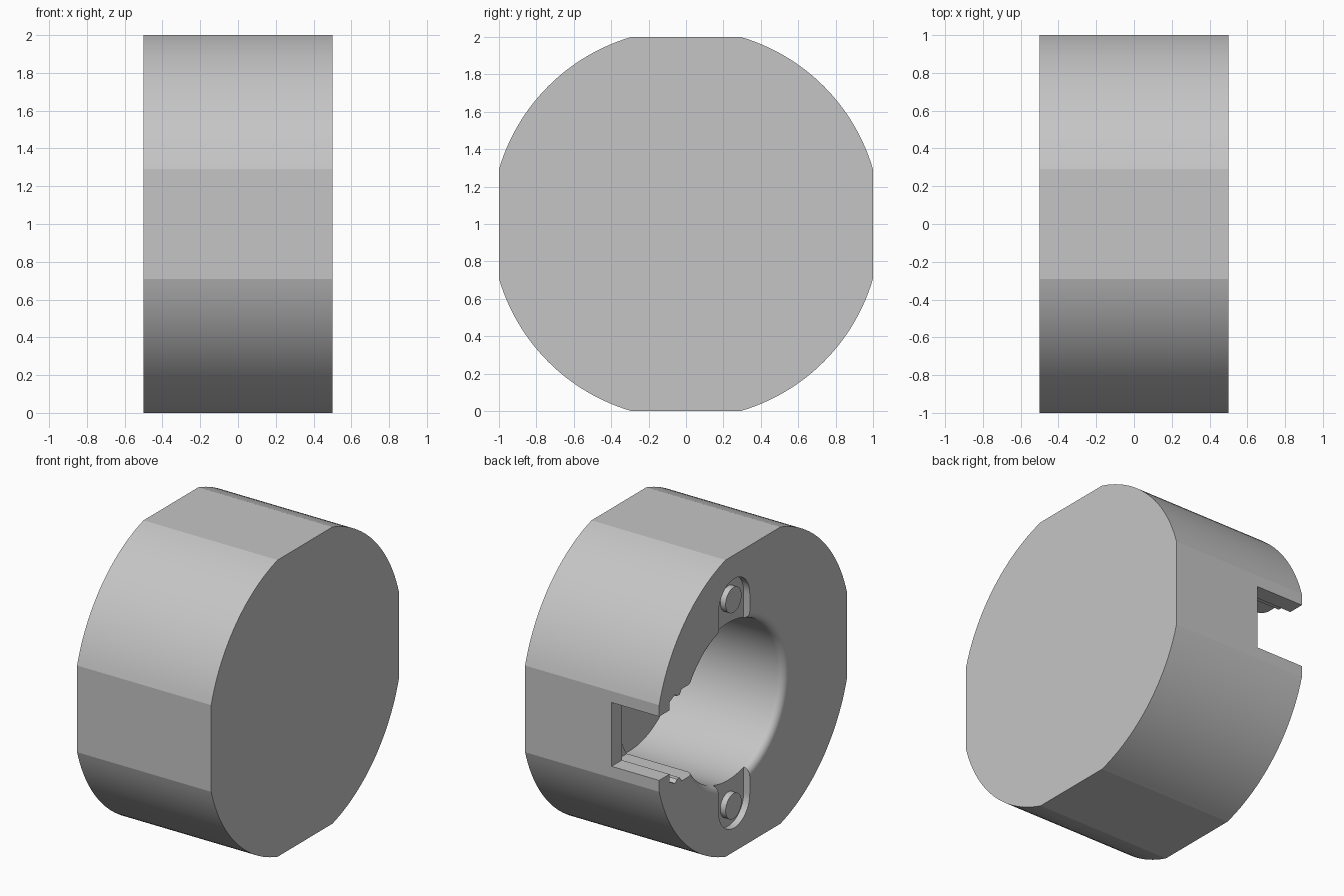
import bpy, bmesh, math
from math import sin, cos, pi, radians

if "Cube" in bpy.data.objects:
    bpy.data.objects.remove(bpy.data.objects["Cube"], do_unlink=True)

grey = bpy.data.materials.new("plain grey")
grey.use_nodes = True
COLOR = (0.56, 0.56, 0.56, 1)
grey.diffuse_color = COLOR
grey.node_tree.nodes["Principled BSDF"].inputs["Base Color"].default_value = COLOR

FACE = -0.5             # open end of the housing
BORE_Y, MID = 0.2, 1.0  # bore axis
BORE_R, FILLET = 0.53, 0.05
POCKET = 0.045


def finish(name, bm):
    bmesh.ops.recalc_face_normals(bm, faces=bm.faces)
    mesh = bpy.data.meshes.new(name)
    bm.to_mesh(mesh)
    bm.free()
    mesh.materials.append(grey)
    obj = bpy.data.objects.new(name, mesh)
    bpy.context.collection.objects.link(obj)
    return obj


def prism(name, outline, x0, x1):
    """Extrude a (y, z) outline along x."""
    bm = bmesh.new()
    face = bm.faces.new([bm.verts.new((x0, y, z)) for y, z in outline])
    ext = bmesh.ops.extrude_face_region(bm, geom=[face])
    moved = [v for v in ext["geom"] if isinstance(v, bmesh.types.BMVert)]
    bmesh.ops.translate(bm, verts=moved, vec=(x1 - x0, 0, 0))
    return finish(name, bm)


def arc(cy, cz, r, start, end, n):
    angles = [radians(start + (end - start) * i / n) for i in range(n + 1)]
    return [(cy + r * cos(a), cz + r * sin(a)) for a in angles]


def lathe(name, profile, steps=96):
    """Revolve an (x, radius) profile around the bore axis."""
    bm = bmesh.new()
    rings = []
    for x, r in profile:
        ring = [bm.verts.new((x, BORE_Y + r * cos(2 * pi * i / steps),
                              MID + r * sin(2 * pi * i / steps))) for i in range(steps)]
        rings.append(ring)
    for a, b in zip(rings, rings[1:]):
        for i in range(steps):
            j = (i + 1) % steps
            bm.faces.new((a[i], a[j], b[j], b[i]))
    bm.faces.new(rings[0])
    bm.faces.new(rings[-1])
    return finish(name, bm)


def smooth(obj):
    bpy.ops.object.select_all(action="DESELECT")
    obj.select_set(True)
    bpy.context.view_layer.objects.active = obj
    bpy.ops.object.shade_smooth_by_angle(angle=radians(12))


# Round housing with four flats
flat = math.degrees(math.atan2(0.292, 1))
radius = math.hypot(1, 0.292)
outline = []
for quarter in range(4):
    outline += arc(0, MID, radius, 90 * quarter + flat, 90 * quarter + 90 - flat, 24)
body = prism("housing", outline, FACE, 0.5)

# Blind bore with a rounded mouth
mouth = [(FACE + FILLET * (1 - cos(a)), BORE_R + FILLET * (1 - sin(a)))
         for a in [pi / 2 * i / 10 for i in range(11)]]
cutters = [lathe("bore_cutter", [(FACE - 0.1, BORE_R + FILLET)] + mouth + [(0.28, BORE_R)])]

# Side notch, and the wider stepped channel behind its lip
half = [(0.4, 0.31), (0.76, 0.31), (0.78, 0.28), (0.81, 0.28), (0.83, 0.3), (0.89, 0.27)]
channel = [(y, MID + h) for y, h in half] + [(y, MID - h) for y, h in reversed(half)]
cutters.append(prism("channel_cutter", channel, FACE - 0.1, 0.0))
notch = [(0.6, MID - 0.215), (1.2, MID - 0.215), (1.2, MID + 0.215), (0.6, MID + 0.215)]
cutters.append(prism("notch_cutter", notch, FACE - 0.1, -0.145))

# Screw pockets above and below the bore
for name, side in (("upper", 1), ("lower", -1)):
    cz, r = MID + side * 0.675, 0.165
    slot = arc(BORE_Y, cz, r, 0, 180 * side, 28)
    slot += [(BORE_Y - r, MID + side * 0.3), (BORE_Y + r, MID + side * 0.3)]
    cutters.append(prism(name + "_pocket_cutter", slot, FACE - 0.1, FACE + POCKET))
    head = arc(BORE_Y, MID + side * 0.695, 0.085, 0, 360, 40)[:-1]
    smooth(prism(name + "_screw_head", head, FACE + 0.005, FACE + POCKET + 0.02))

for cutter in cutters:
    mod = body.modifiers.new(cutter.name, "BOOLEAN")
    mod.operation, mod.solver, mod.object = "DIFFERENCE", "EXACT", cutter
    cutter.hide_render = True

# Bake the cuts and drop the cutters
bpy.context.view_layer.update()
baked = bpy.data.meshes.new_from_object(body.evaluated_get(bpy.context.evaluated_depsgraph_get()))
body.modifiers.clear()
body.data = baked
for cutter in cutters:
    bpy.data.objects.remove(cutter, do_unlink=True)
smooth(body)
